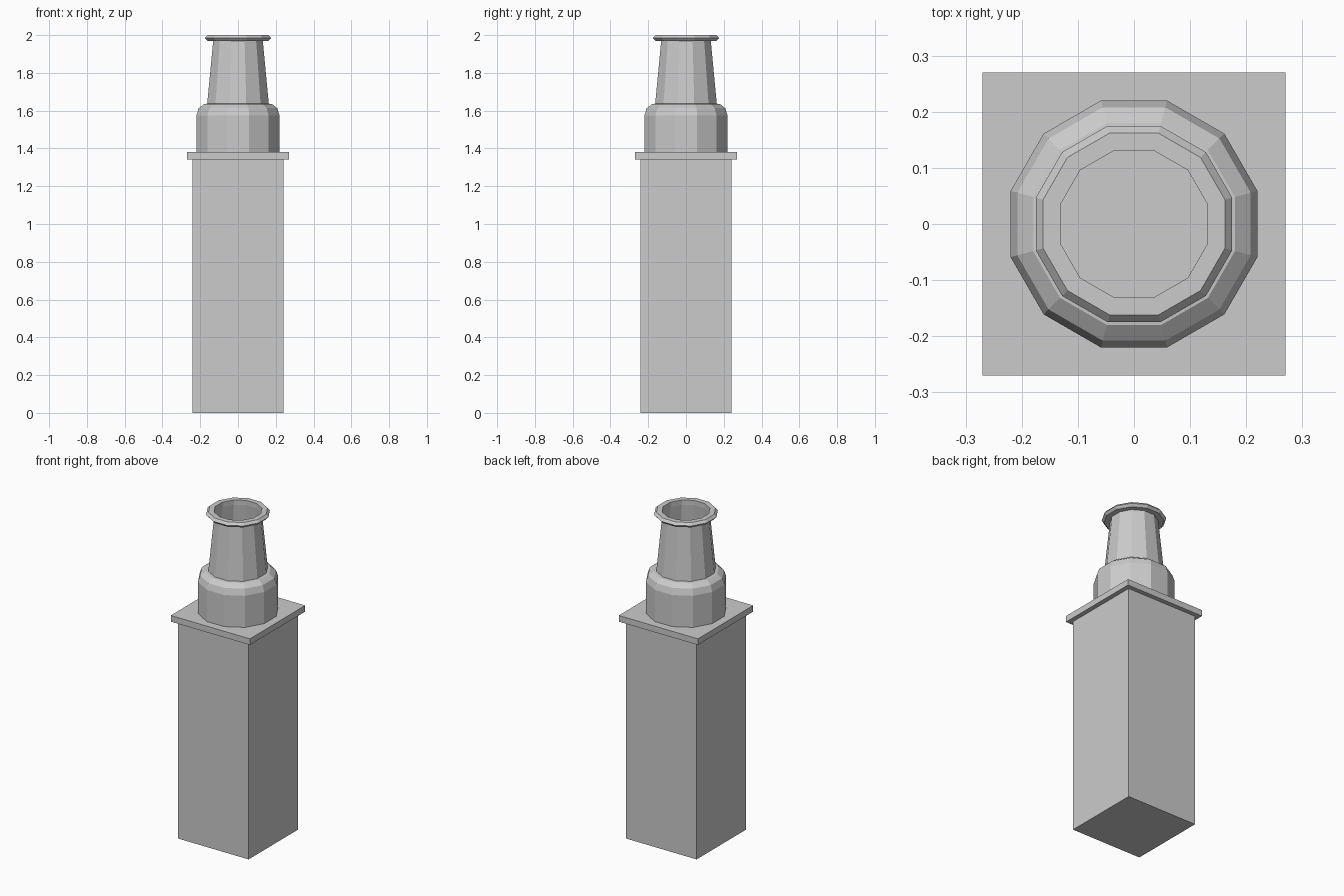
import bpy, bmesh, math

if "Cube" in bpy.data.objects:
    bpy.data.objects.remove(bpy.data.objects["Cube"])

SIDES = 12


def box(name, half, z0, z1):
    bpy.ops.mesh.primitive_cube_add(size=1, location=(0, 0, (z0 + z1) / 2))
    ob = bpy.context.object
    ob.name = name
    ob.scale = (2 * half, 2 * half, z1 - z0)
    bpy.ops.object.transform_apply(location=False, rotation=False, scale=True)
    return ob


def lathe(name, profile, closed=False):
    """Spin (half width, z) points into a faceted 12-sided shell."""
    bm = bmesh.new()
    rings = []
    for w, z in profile:
        r = w / math.cos(math.pi / SIDES)
        rings.append([bm.verts.new((r * math.cos((i + 0.5) * math.tau / SIDES),
                                    r * math.sin((i + 0.5) * math.tau / SIDES), z))
                      for i in range(SIDES)])
    pairs = list(zip(rings, rings[1:]))
    if closed:
        pairs.append((rings[-1], rings[0]))
    for a, b in pairs:
        for i in range(SIDES):
            j = (i + 1) % SIDES
            bm.faces.new((a[i], a[j], b[j], b[i]))
    me = bpy.data.meshes.new(name)
    bm.to_mesh(me)
    bm.free()
    ob = bpy.data.objects.new(name, me)
    bpy.context.collection.objects.link(ob)
    return ob


# Square stack and its overhanging cap slab
box("chimney_shaft", 0.242, 0.0, 1.342)
box("cap_slab", 0.27, 1.342, 1.38)

# Round collar with a rounded shoulder, running into the tapered open pot
lathe("pot_collar", [(0.22, 1.38), (0.22, 1.575), (0.208, 1.613),
                     (0.18, 1.635), (0.163, 1.637)])
lathe("chimney_pot", [(0.163, 1.637), (0.131, 1.972)])

# Flared lip around the opening
lathe("pot_rim", [(0.131, 1.97), (0.162, 1.97), (0.175, 1.985),
                  (0.162, 2.0), (0.131, 2.0)], closed=True)
